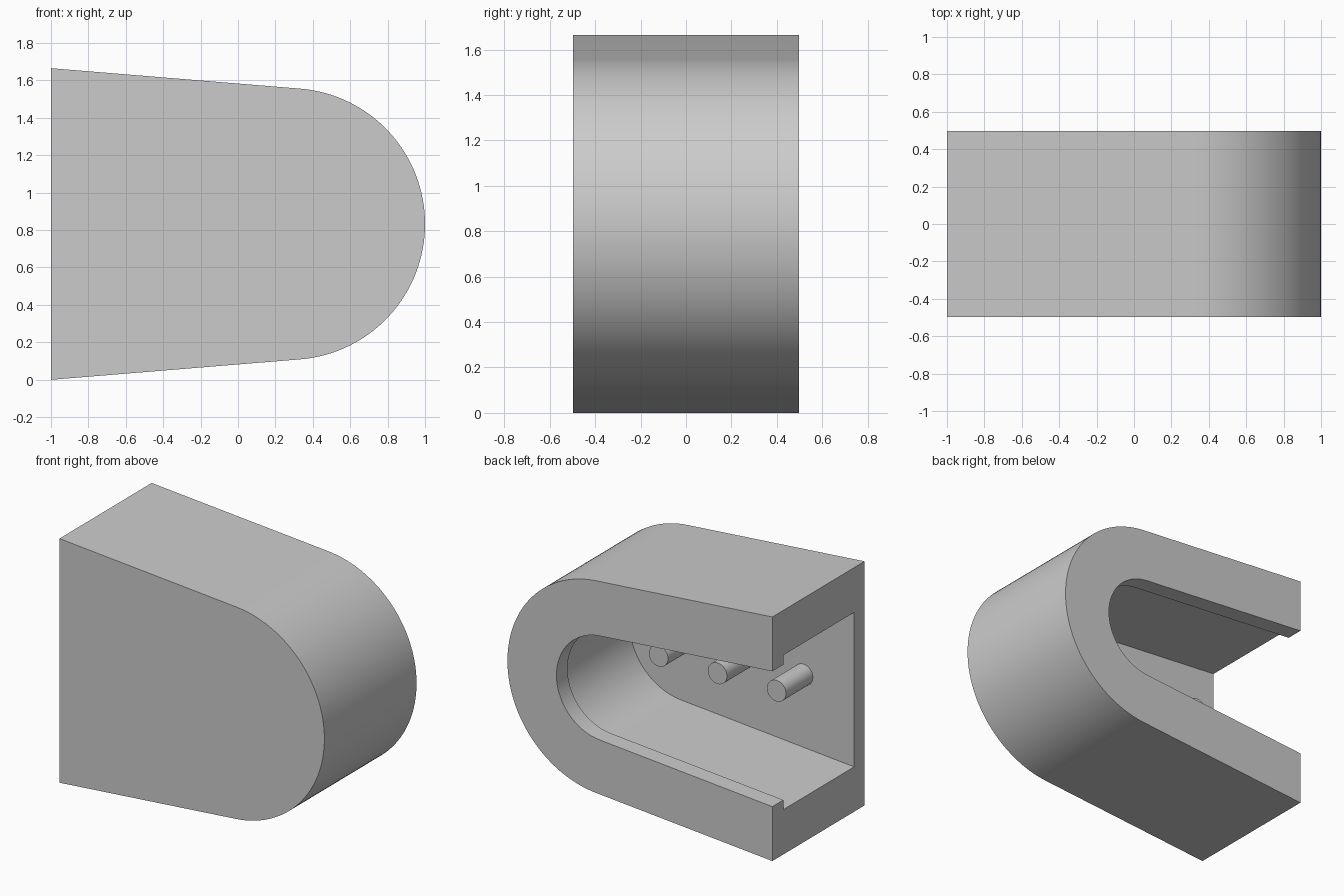
import bpy, bmesh, math
from mathutils import Matrix

if "Cube" in bpy.data.objects:
    bpy.data.objects.remove(bpy.data.objects["Cube"], do_unlink=True)

grey = bpy.data.materials.new("plain grey")
grey.use_nodes = True
COLOUR = (0.6, 0.6, 0.6, 1)
grey.diffuse_color = COLOUR
grey.node_tree.nodes["Principled BSDF"].inputs["Base Color"].default_value = COLOUR

MID_Z = 0.832            # height of the symmetry plane
ARC_X, RADIUS = 0.274, 0.726
SLOPE = math.atan(0.082)  # taper of the straight arms
HALF_Y = 0.497
FLOOR_Y, LIP_Y = -0.385, 0.378
SEGMENTS = 64


def finish(bm, name):
    bmesh.ops.recalc_face_normals(bm, faces=bm.faces)
    mesh = bpy.data.meshes.new(name)
    bm.to_mesh(mesh)
    bm.free()
    mesh.materials.append(grey)
    obj = bpy.data.objects.new(name, mesh)
    bpy.context.collection.objects.link(obj)
    bpy.ops.object.select_all(action='DESELECT')
    obj.select_set(True)
    bpy.context.view_layer.objects.active = obj
    bpy.ops.object.shade_smooth_by_angle(angle=math.radians(30))
    return obj


def u_outline(inset):
    """Open U in x and z, from the upper open end round to the lower one."""
    r = RADIUS - inset
    start = math.pi / 2 - SLOPE
    arc = []
    for i in range(SEGMENTS + 1):
        a = start * (1 - 2 * i / SEGMENTS)
        arc.append((ARC_X + r * math.cos(a), r * math.sin(a)))
    end_z = arc[0][1] + (arc[0][0] + 1) * math.tan(SLOPE)
    return [(-1, end_z)] + arc + [(-1, -end_z)]


# Housing: U outlines bridged from the front plate, over the rim and lip, to the cavity floor
bm = bmesh.new()
sections = [(0, -HALF_Y), (0, HALF_Y), (0.37, HALF_Y),
            (0.37, LIP_Y), (0.305, LIP_Y), (0.305, FLOOR_Y)]
rows = [[bm.verts.new((x, y, MID_Z + z)) for x, z in u_outline(inset)]
        for inset, y in sections]
for a, b in zip(rows, rows[1:]):
    for i in range(len(a) - 1):
        bm.faces.new((a[i], a[i + 1], b[i + 1], b[i]))
bm.faces.new(rows[0])
bm.faces.new(rows[-1])
bm.faces.new([r[0] for r in rows] + [r[-1] for r in reversed(rows)])
finish(bm, "housing")

# Pegs: a row of three standing on the cavity floor
PEG_LENGTH = 0.29
for n in range(3):
    bm = bmesh.new()
    bmesh.ops.create_cone(bm, cap_ends=True, segments=40, radius1=0.072,
                          radius2=0.072, depth=PEG_LENGTH,
                          matrix=Matrix.Rotation(math.pi / 2, 4, 'X'))
    peg = finish(bm, f"peg_{n + 1}")
    peg.location = (ARC_X - 0.445 * n, FLOOR_Y + PEG_LENGTH / 2, MID_Z)
